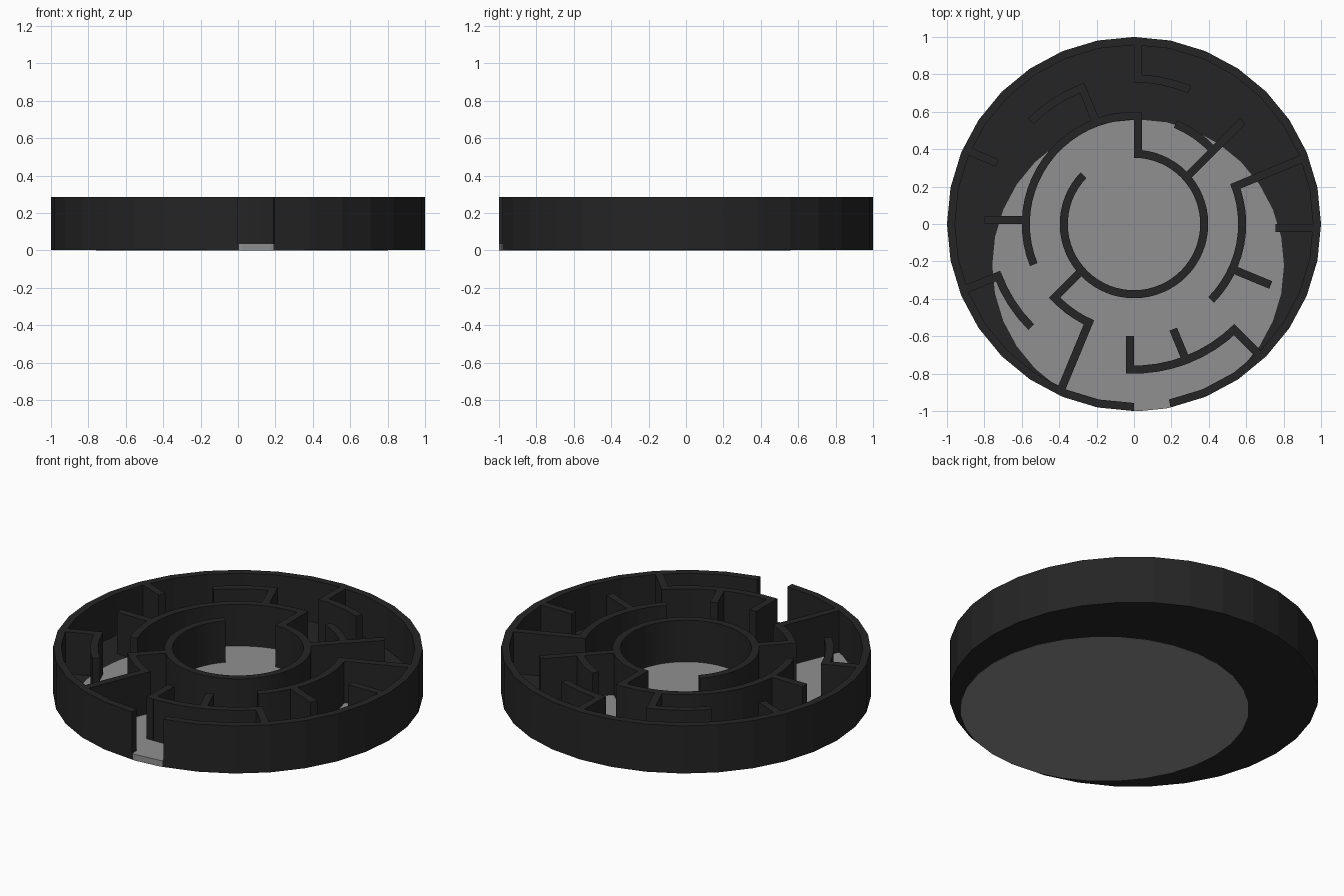
import bpy, bmesh, math
from mathutils import Vector

cube = bpy.data.objects.get("Cube")
if cube:
    bpy.data.objects.remove(cube, do_unlink=True)

FLOOR, TOP, T = 0.037, 0.285, 0.043


def material(name, value):
    m = bpy.data.materials.new(name)
    m.use_nodes = True
    colour = (value, value, value, 1)
    m.diffuse_color = colour
    m.node_tree.nodes["Principled BSDF"].inputs["Base Color"].default_value = colour
    return m


black = material("matte black", 0.018)
grey = material("mid grey", 0.28)


def prism(name, outline, z0, z1, mat):
    """Extrude a counter-clockwise flat outline from z0 to z1."""
    bm = bmesh.new()
    face = bm.faces.new([bm.verts.new((x, y, z0)) for x, y in outline])
    res = bmesh.ops.extrude_face_region(bm, geom=[face], use_keep_orig=True)
    top = [g for g in res["geom"] if isinstance(g, bmesh.types.BMVert)]
    bmesh.ops.translate(bm, verts=top, vec=(0, 0, z1 - z0))
    bmesh.ops.recalc_face_normals(bm, faces=bm.faces)
    me = bpy.data.meshes.new(name)
    bm.to_mesh(me)
    bm.free()
    me.materials.append(mat)
    ob = bpy.data.objects.new(name, me)
    bpy.context.collection.objects.link(ob)
    return ob


def polar(r, deg):
    a = math.radians(deg)
    return Vector((r * math.cos(a), r * math.sin(a)))


def arc_wall(name, outer, start, end, step=5.625):
    """Curved wall of thickness T between two angles."""
    n = max(1, round((end - start) / step))
    angles = [start + (end - start) * i / n for i in range(n + 1)]
    outline = [polar(outer, a) for a in angles]
    outline += [polar(outer - T, a) for a in reversed(angles)]
    prism(name, outline, FLOOR - 0.001, TOP, black)


def spoke_wall(name, deg, inner, outer):
    """Straight wall lying on the clockwise side of a radial line."""
    side = polar(T, deg - 90)
    a, b = polar(inner, deg), polar(outer, deg)
    prism(name, [a, a + side, b + side, b], FLOOR - 0.001, TOP, black)


# Round base and the off-centre disc let into it
ring = [polar(1, i * 11.25) for i in range(32)]
prism("base", ring, 0.001, FLOOR - 0.001, black)
centre = Vector((0.022, -0.221))
prism("floor_disc", [centre + 0.78 * p for p in ring], 0, FLOOR, grey)

# Outer rim with the entrance gap at the front
arc_wall("outer_rim", 1, -78.75, 270, 11.25)

# Concentric walls: outer radius, start angle, end angle
R1, R2, R3 = 0.397, 0.6, 0.8
ARCS = [
    (R1, 136, 450),
    (R2, 87, 202), (R2, -44.5, 22.5), (R2, 43, 67.5), (R2, 222, 247.5),
    (R3, 67.5, 90), (R3, 112.5, 135), (R3, 200, 225), (R3, 267.5, 315),
]
for i, (r, a, b) in enumerate(ARCS):
    arc_wall(f"curved_wall_{i + 1}", r, a, b)

# Straight walls: sixteenth of a turn, inner radius, outer radius
I1, I2, I3, RIM = R1 - 0.03, R2 - T, R3 - T, 0.97
SPOKES = [
    (0, I3, RIM), (1, I2, RIM), (2, I1, R3), (4, I1, R2), (4, I3, RIM),
    (5, I2, R3), (7, R3, RIM), (8, I2, R3), (9, I3, RIM), (10, I1, R2),
    (11, I2, RIM), (12, R2, R3), (13, R2, R3 - 0.02), (14, I3, RIM),
    (15, I2, R3),
]
for i, (k, a, b) in enumerate(SPOKES):
    spoke_wall(f"straight_wall_{i + 1}", k * 22.5, a, b)
